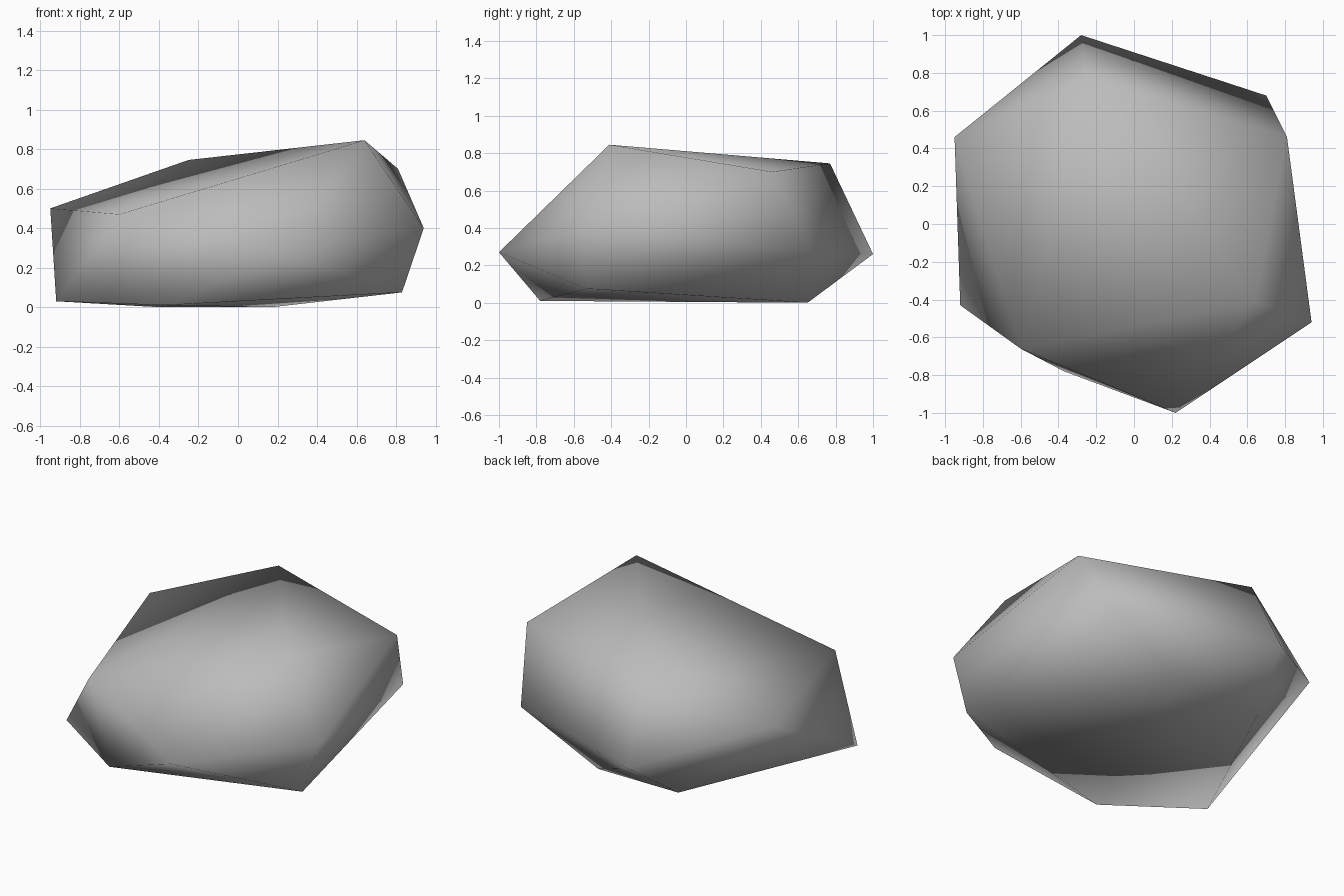
import bpy
import bmesh

# Remove the default cube
default_cube = bpy.data.objects.get("Cube")
if default_cube:
    bpy.data.objects.remove(default_cube, do_unlink=True)


def make_material(name, colour):
    material = bpy.data.materials.new(name)
    material.use_nodes = True
    material.diffuse_color = colour
    shader = material.node_tree.nodes["Principled BSDF"]
    shader.inputs["Base Color"].default_value = colour
    shader.inputs["Roughness"].default_value = 0.9
    return material


def make_hull(name, corners, material):
    """Wrap a convex stone around its corner points and shade it smooth."""
    bm = bmesh.new()
    for corner in corners:
        bm.verts.new(corner)
    bmesh.ops.convex_hull(bm, input=bm.verts)
    bmesh.ops.recalc_face_normals(bm, faces=bm.faces)
    for face in bm.faces:
        face.smooth = True
    mesh = bpy.data.meshes.new(name)
    bm.to_mesh(mesh)
    bm.free()
    mesh.materials.append(material)
    stone = bpy.data.objects.new(name, mesh)
    bpy.context.collection.objects.link(stone)
    return stone


# Corners on the upper surface
crown = [(0.64, -0.41, 0.845), (0.81, 0.46, 0.70), (-0.25, 0.77, 0.745),
         (-0.95, 0.46, 0.50), (-0.60, -0.66, 0.47)]
# Corners around the widest part
waist = [(0.94, -0.52, 0.40), (0.70, 0.68, 0.27),
         (-0.28, 1.0, 0.26), (0.22, -1.0, 0.27)]
# Corners of the underside
base = [(0.83, -0.53, 0.075), (0.17, 0.65, 0.0), (-0.40, 0.65, 0.0),
        (-0.92, -0.43, 0.03), (-0.37, -0.78, 0.01)]

stone_grey = make_material("stone grey", (0.5, 0.5, 0.5, 1.0))
make_hull("rock", crown + waist + base, stone_grey)
